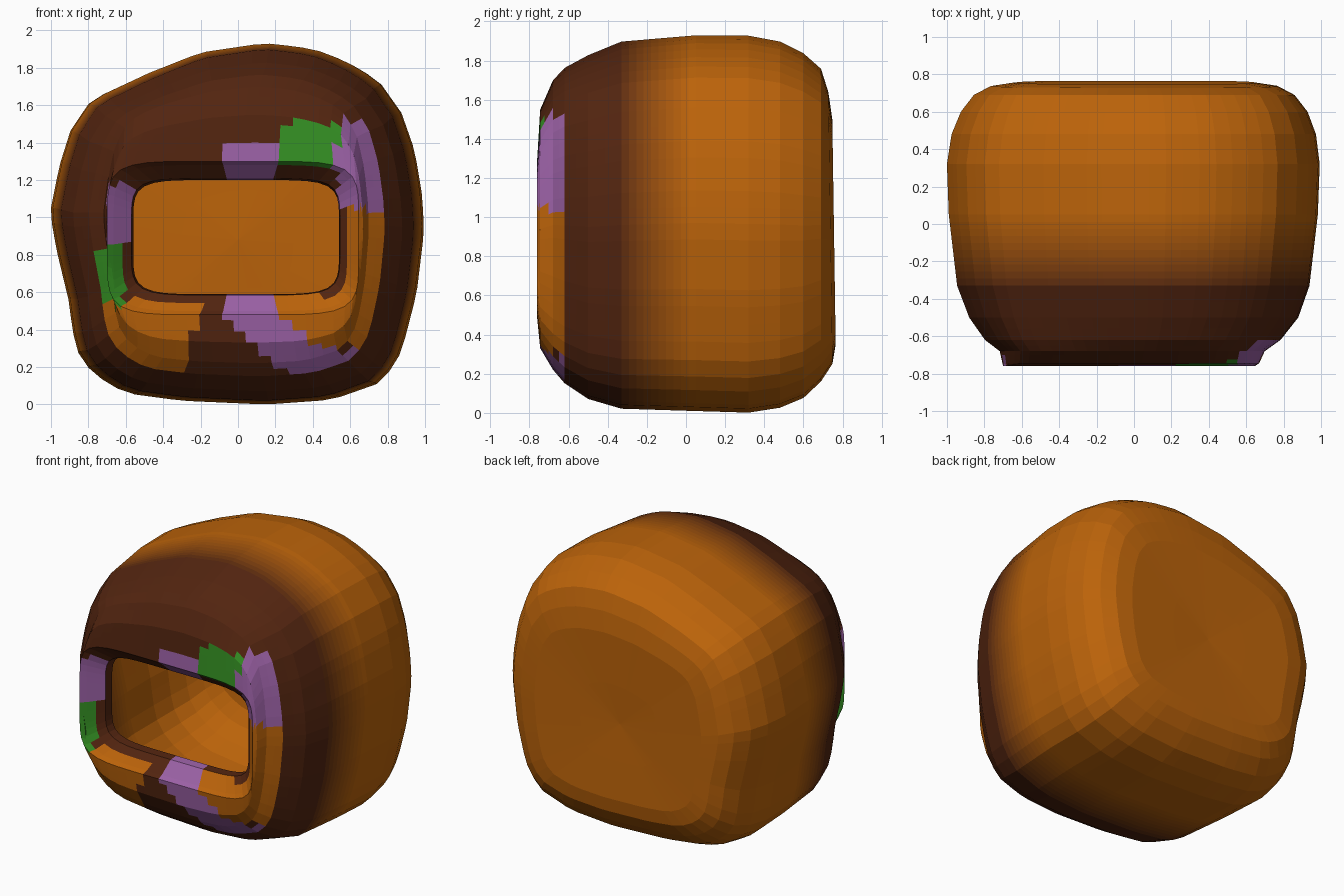
import bpy, bmesh, math

if "Cube" in bpy.data.objects:
    bpy.data.objects.remove(bpy.data.objects["Cube"])

SIDES = 72

# Irregular body outline seen from the front (x, z)
OUTLINE = [(0.15, 0.01), (0.5, 0.035), (0.77, 0.13), (0.87, 0.29), (0.95, 0.6), (0.99, 0.93),
           (0.98, 1.12), (0.94, 1.36), (0.87, 1.56), (0.75, 1.73), (0.62, 1.81), (0.47, 1.88),
           (0.33, 1.91), (0.14, 1.93), (-0.2, 1.88), (-0.48, 1.77), (-0.78, 1.63), (-0.89, 1.47),
           (-0.95, 1.28), (-1.0, 1.03), (-0.965, 0.83), (-0.9, 0.56), (-0.88, 0.4), (-0.84, 0.25),
           (-0.75, 0.16), (-0.6, 0.07), (-0.3, 0.03)]
POLY = [((x + 0.005) / 0.995, (z - 0.97) / 0.96) for x, z in OUTLINE]


def outline_radius(a):
    # where a ray at angle a leaves the outline
    dx, dz = math.cos(a), math.sin(a)
    for (x0, z0), (x1, z1) in zip(POLY, POLY[1:] + POLY[:1]):
        ex, ez = x1 - x0, z1 - z0
        det = ez * dx - ex * dz
        if abs(det) < 1e-9:
            continue
        r = (x0 * ez - z0 * ex) / det
        s = (x0 * dz - z0 * dx) / det
        if r > 0 and -1e-6 <= s <= 1.000001:
            return r
    return 1.0


def rounded_box_radius(a, n=6):
    return (abs(math.cos(a)) ** n + abs(math.sin(a)) ** n) ** (-1 / n)


# Cross-sections: y, left, right, bottom, top, squareness, extra subdivisions
SECTIONS = [
    (-0.60, -0.56, 0.54, 0.59, 1.20, 1.0, 1), (-0.66, -0.57, 0.545, 0.585, 1.21, 1.0, 2),
    (-0.735, -0.665, 0.62, 0.50, 1.28, 1.0, 1), (-0.76, -0.70, 0.645, 0.48, 1.30, 1.0, 5),
    (-0.745, -0.705, 0.67, 0.33, 1.55, 0.45, 3), (-0.68, -0.72, 0.70, 0.22, 1.70, 0.3, 2),
    (-0.62, -0.80, 0.785, 0.15, 1.765, 0.15, 2), (-0.50, -0.885, 0.88, 0.07, 1.83, 0.05, 2),
    (-0.33, -0.95, 0.94, 0.02, 1.90, 0.0, 10), (0.05, -0.995, 0.985, 0.008, 1.932, 0.0, 2),
    (0.32, -1.005, 0.995, 0.0, 1.93, 0.0, 1), (0.48, -0.98, 0.975, 0.025, 1.90, 0.0, 1),
    (0.60, -0.93, 0.93, 0.075, 1.84, 0.02, 1), (0.69, -0.86, 0.86, 0.16, 1.76, 0.08, 1),
    (0.74, -0.77, 0.77, 0.25, 1.64, 0.15, 1), (0.758, -0.65, 0.65, 0.35, 1.50, 0.25, 1),
    (0.748, -0.3, 0.3, 0.62, 1.15, 0.2, 1)]

# Painted patches on the face: x0, x1, z0, z1, sideways slant (dx per dz), colour
PATCHES = [
    (-0.06, 0.20, 1.20, 1.40, 0, 'purple'), (0.20, 0.53, 1.27, 1.51, 0, 'green'),
    (0.53, 0.78, 1.05, 1.52, 0, 'purple'), (-0.70, -0.57, 0.86, 1.17, 0, 'purple'),
    (-0.75, -0.60, 0.52, 0.86, 0, 'green'), (-0.08, 0.21, 0.45, 0.60, 0, 'purple'),
    (-0.06, 0.26, 0.20, 0.45, -1.1, 'purple'), (0.25, 0.62, 0.13, 0.30, 0, 'purple'),
    (-0.70, -0.20, 0.16, 0.56, 0.2, 'orange'), (0.22, 0.78, 0.31, 0.58, 0, 'orange'),
    (0.58, 0.78, 0.30, 1.05, 0, 'orange'), (0.05, 0.38, 0.08, 0.13, 0, 'orange')]

BROWN, ORANGE = (0.085, 0.018, 0.005), (0.50, 0.125, 0.003)
COLOURS = {'purple': (0.33, 0.12, 0.38), 'green': (0.035, 0.28, 0.017), 'orange': ORANGE}
STEPS = 10
for i in range(STEPS):
    t = i / STEPS
    COLOURS['brown_%d' % i] = tuple(b + (o - b) * t for b, o in zip(BROWN, ORANGE))
NAMES = list(COLOURS)


def paint(c):
    # patches on the face, then a brown-to-orange fade towards the back
    if c.y < -0.6:
        for x0, x1, z0, z1, slant, name in PATCHES:
            shift = slant * (c.z - z1)
            if x0 <= c.x - shift <= x1 and z0 <= c.z <= z1:
                return NAMES.index(name)
    t = (c.y + 0.35) / 0.38
    if t >= 1:
        return NAMES.index('orange')
    return NAMES.index('brown_%d' % max(0, int(t * STEPS)))


def ring(bm, s):
    y, xl, xr, zb, zt, sq = s
    verts = []
    for i in range(SIDES):
        a = 2 * math.pi * i / SIDES
        r = outline_radius(a) * (1 - sq) + rounded_box_radius(a) * sq
        z = (zb + zt) / 2 + (zt - zb) / 2 * r * math.sin(a)
        lean = 0.015 * (0.8 - z) if y > 0.7 else 0  # back leans slightly forward at the top
        verts.append(bm.verts.new(((xl + xr) / 2 + (xr - xl) / 2 * r * math.cos(a), y + lean, z)))
    return verts


# Hollow body: lofted from the inner lip, around the outside, to the back
bm = bmesh.new()
rings = []
for s0, s1 in zip(SECTIONS, SECTIONS[1:]):
    for k in range(s0[6]):
        t = k / s0[6]
        rings.append(ring(bm, [p + (q - p) * t for p, q in zip(s0[:6], s1[:6])]))
rings.append(ring(bm, SECTIONS[-1][:6]))
for r0, r1 in zip(rings, rings[1:]):
    for i in range(SIDES):
        j = (i + 1) % SIDES
        bm.faces.new((r0[i], r0[j], r1[j], r1[i]))

# Slightly dimpled back panel
centre = bm.verts.new((0, 0.735, 0.88))
for i in range(SIDES):
    bm.faces.new((rings[-1][i], rings[-1][(i + 1) % SIDES], centre))
bm.normal_update()
if max(bm.faces, key=lambda f: f.calc_center_median().z).normal.z < 0:
    bmesh.ops.reverse_faces(bm, faces=bm.faces[:])
for f in bm.faces:
    f.material_index = paint(f.calc_center_median())

mesh = bpy.data.meshes.new('hollow_body')
bm.to_mesh(mesh)
bm.free()
for name in NAMES:
    m = bpy.data.materials.new(name)
    m.diffuse_color = (*COLOURS[name], 1)
    m.use_nodes = True
    m.node_tree.nodes["Principled BSDF"].inputs["Base Color"].default_value = m.diffuse_color
    mesh.materials.append(m)
obj = bpy.data.objects.new('hollow_body', mesh)
bpy.context.collection.objects.link(obj)
